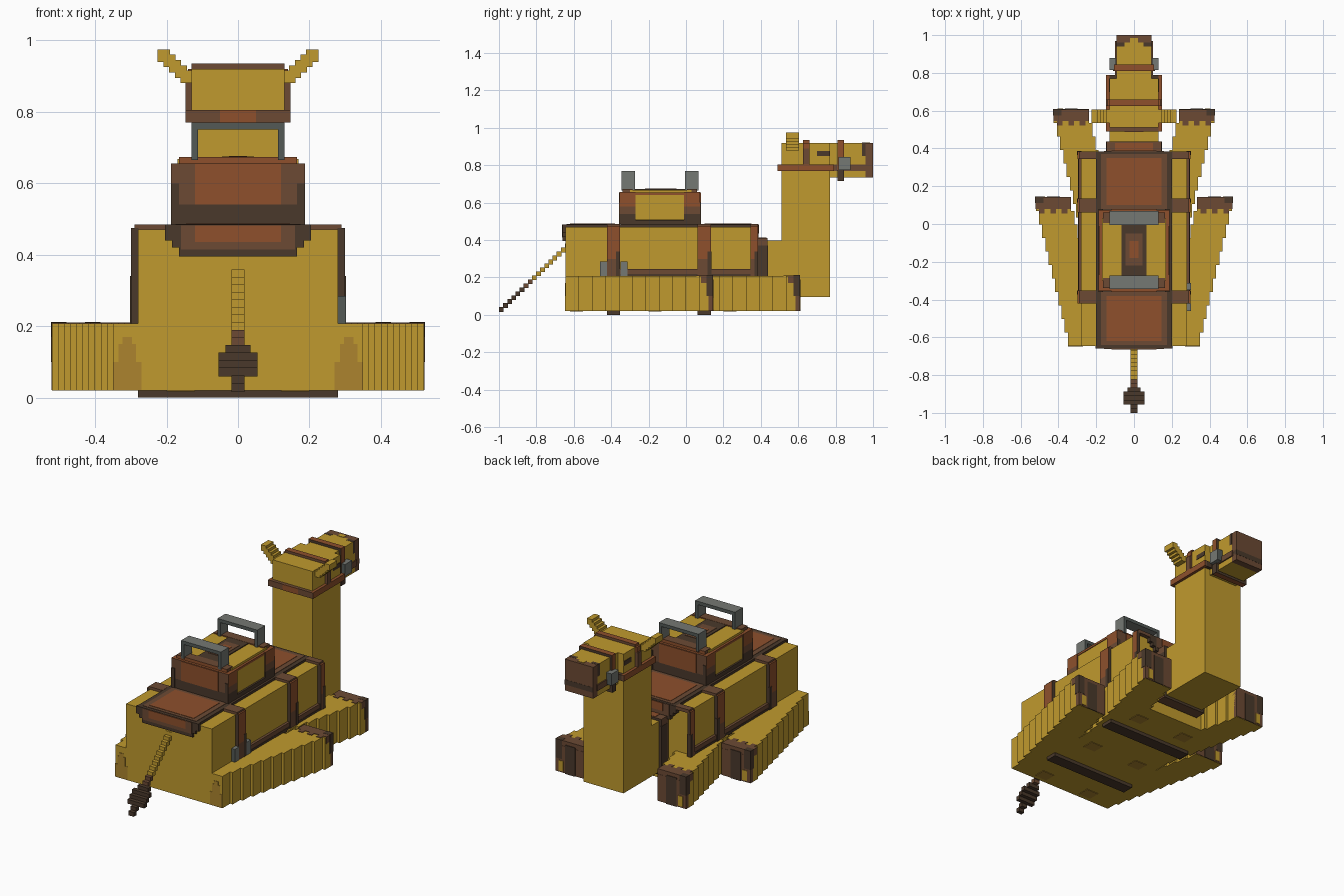
import bpy
import bmesh

default = bpy.data.objects.get("Cube")
if default:
    bpy.data.objects.remove(default, do_unlink=True)


def linear(hex_code):
    values = [v / 255 for v in bytes.fromhex(hex_code)]
    return [v / 12.92 if v < .04 else ((v + .055) / 1.055) ** 2.4 for v in values] + [1]


# Flat colours
palette = {"sand": "C09A2E", "tan": "AC842E", "rust": "8E502C", "brown": "6C4A34",
           "dark": "4A392B", "grey": "757873", "slate": "535A56"}
names = list(palette)
materials = []
for name, code in palette.items():
    mat = bpy.data.materials.new(name)
    mat.use_nodes = True
    mat.diffuse_color = linear(code)
    mat.node_tree.nodes["Principled BSDF"].inputs["Base Color"].default_value = linear(code)
    materials.append(mat)


class Part:
    """One mesh object made of coloured boxes."""

    def __init__(self, name):
        self.name, self.bm = name, bmesh.new()

    def box(self, colour, x0, x1, y0, y1, z0, z1, ends=None):
        geo = bmesh.ops.create_cube(self.bm, size=1)
        for v in geo["verts"]:
            v.co = (x1 if v.co.x > 0 else x0, y1 if v.co.y > 0 else y0, z1 if v.co.z > 0 else z0)
        for f in {f for v in geo["verts"] for f in v.link_faces}:
            f.normal_update()
            facing_end = abs(f.normal.y) > .5
            f.material_index = names.index(ends if ends and facing_end else colour)

    def mid(self, colour, half, *rest, **kw):
        self.box(colour, -half, half, *rest, **kw)

    def pair(self, colour, x0, x1, *rest, **kw):
        self.box(colour, x0, x1, *rest, **kw)
        self.box(colour, -x1, -x0, *rest, **kw)

    def done(self):
        mesh = bpy.data.meshes.new(self.name)
        for mat in materials:
            mesh.materials.append(mat)
        bmesh.ops.recalc_face_normals(self.bm, faces=self.bm.faces)
        self.bm.to_mesh(mesh)
        self.bm.free()
        bpy.context.collection.objects.link(bpy.data.objects.new(self.name, mesh))


def ring(part, colour, half, y0, y1, z0, z1, t=.015, ends="dark"):
    part.pair(colour, half - t, half, y0, y1, z0, z1, ends=ends)
    for low, high in ((z0, z0 + t), (z1 - t, z1)):
        part.mid(colour, half - t, y0, y1, low, high, ends=ends)


# Body with darker patches on the rump and belly
body = Part("body")
body.mid("sand", .28, -.645, .36, .02, .47)
for height, inset in ((.1, 0), (.15, .015), (.17, .027)):
    body.pair("tan", .27 + inset, .35 - inset, -.648, -.645, .022, height)
for y in (-.62, -.2, .2):
    body.pair("tan", .12, .2, y, y + .07, .017, .02)
body.done()

# Neck and head
neck = Part("neck")
neck.mid("sand", .13, .3, .77, .097, .397)
neck.mid("sand", .13, .51, .77, .39, .92)
neck.done()

muzzle = Part("muzzle")
muzzle.mid("sand", .093, .76, .96, .735, .92)
muzzle.mid("brown", .093, .96, 1, .735, .92)
muzzle.mid("dark", .093, .96, 1.001, .77, .8)
muzzle.mid("sand", .02, .958, .985, .9, .922)
muzzle.pair("dark", .05, .094, .94, .96, .85, .921)
muzzle.done()

eyes = Part("eyes")
eyes.pair("dark", .13, .133, .7, .77, .85, .877)
eyes.done()

ears = Part("ears")
for i in range(5):
    x, z = .127 + i * .016, .88 + i * .015
    ears.pair("sand", x, x + .034, .535, .605, z, z + .035)
ears.done()

# Bridle
bridle = Part("bridle")
bridle.pair("rust", .13, .147, .49, .79, .77, .805, ends="brown")
bridle.mid("brown", .13, .49, .51, .77, .805)
bridle.mid("rust", .05, .488, .49, .77, .805)
bridle.pair("dark", .09, .13, .77, .79, .77, .805)
bridle.pair("brown", .093, .1, .79, .97, .77, .805)
bridle.pair("brown", .13, .147, .625, .66, .8, .89)
bridle.pair("rust", .12, .14, .625, .66, .88, .92)
bridle.mid("rust", .13, .625, .66, .915, .935, ends="brown")
ring(bridle, "rust", .107, .81, .845, .715, .935)
bridle.pair("dark", .1, .11, .809, .846, .715, .775)
bridle.done()

bridle_buckles = Part("bridle_buckles")
bridle_buckles.pair("grey", .095, .13, .815, .88, .775, .845, ends="slate")
bridle_buckles.done()


# Folded legs in stepped slabs, with dark painted feet
def legs(name, start, outer, count=11, length=.0714, shift=.017, width=.187):
    part = Part(name)
    for i in range(count):
        x, y = outer + i * shift, start + i * length
        part.pair("sand", x - width, x, y, y + length, .02, .208)
    tip, inner = y + length, x - width
    part.pair("brown", inner, x + .002, tip - .06, tip + .002, .17, .211)
    part.pair("brown", inner, x + .002, tip - .02, tip + .003, .022, .18)
    part.pair("dark", inner + .06, x - .06, tip, tip + .006, .02, .19)
    part.pair("sand", x - .05, x - .02, tip, tip + .006, .03, .09)
    part.pair("dark", x - .04, x + .003, tip - .03, tip + .004, .1, .212)
    for k in range(3):
        side = inner + .02 + k * .06
        part.pair("brown", side, side + .03, tip - .085, tip - .06, .2, .211)
    part.done()


legs("rear_legs", -.645, .35)
legs("front_legs", -.18, .255)

# Tail
tail = Part("tail")
for i in range(17):
    y, z = -.635 - i * .022, .368 - i * .0212
    colour = "sand" if i < 9 else "brown" if i < 11 else "dark"
    half = .055 if 11 < i < 15 else .035 if i == 11 else .018
    tail.mid(colour, half, y - .0125, y + .0125, z - .0125, z + .0125)
tail.done()

# Saddle blanket: dark border, brown band, rust middle
blanket = Part("saddle_blanket")
blanket.mid("dark", .2, -.655, .38, .465, .484)
for y0, y1 in ((-.64, -.36), (.08, .37)):
    blanket.mid("brown", .175, y0, y1, .48, .486)
    blanket.mid("rust", .145, y0 + .02, y1 - .02, .48, .488)
for y0, y1, face in ((-.66, -.645, -1), (.36, .385, 1)):
    for half, low in ((.205, .44), (.185, .42), (.165, .395)):
        blanket.mid("dark", half, y0, y1, low, .484)
    for colour, half, low, lift in (("brown", .16, .415, .002), ("rust", .12, .435, .004)):
        blanket.mid(colour, half, y0 - (lift if face < 0 else 0),
                    y1 + (lift if face > 0 else 0), low, .482)
blanket.done()

# Girth straps, lower side belt and chest strap
straps = Part("girth_straps")
for y0, y1 in ((-.422, -.353), (.062, .134), (.345, .385)):
    straps.pair("rust", .278, .3, y0, y1, .3, .475, ends="dark")
    straps.pair("brown", .278, .3, y0, y1, .2, .3, ends="dark")
    straps.pair("dark", .278, .302, y1 - .02, y1 + .001, .2, .34)
    straps.pair("brown", .2, .29, y0, y1, .465, .485)
    if y0 < .3:
        straps.mid("dark", .28, y0, y1, 0, .021)
straps.pair("brown", .278, .295, -.353, .38, .2, .245)
straps.pair("dark", .278, .297, -.353, .38, .2, .22)
straps.done()

chest = Part("chest_strap")
ring(chest, "brown", .145, .37, .437, .08, .411)
chest.pair("dark", .14, .147, .385, .438, .1, .37)
chest.mid("rust", .1, .385, .43, .4, .413)
chest.done()

girth_buckle = Part("girth_buckle")
for y in (-.46, -.35):
    girth_buckle.box("grey", .28, .302, y, y + .038, .2, .285, ends="slate")
girth_buckle.done()

# Hump saddle with padded ends
saddle = Part("saddle")
saddle.mid("sand", .17, -.3, .03, .485, .668)
saddle.pair("sand", .165, .18, -.27, -.01, .51, .65)
saddle.mid("dark", .187, -.35, .07, .484, .507)
saddle.pair("rust", .165, .184, -.28, 0, .642, .655)
saddle.mid("dark", .065, -.3, .03, .66, .673)
saddle.mid("brown", .045, -.22, -.05, .66, .675)
saddle.mid("rust", .025, -.18, -.09, .66, .677)
for y0, y1, out in ((-.355, -.27, -1), (-.01, .075, 1)):
    saddle.mid("dark", .187, y0, y1, .485, .54)
    saddle.mid("brown", .187, y0, y1, .54, .58)
    saddle.mid("rust", .187, y0, y1, .58, .656, ends="brown")
    saddle.mid("brown", .165, y0 + .015, y1 - .015, .65, .674, ends="rust")
    face = y1 if out > 0 else y0
    near, far = sorted((face, face + out * .004))
    saddle.mid("rust", .12, near, far, .54, .654)
    saddle.pair("dark", .165, .187, near, far, .485, .6)
saddle.done()

# Two carrying handles
for name, y in (("rear_handle", -.345), ("front_handle", -.005)):
    handle = Part(name)
    handle.pair("grey", .112, .13, y, y + .073, .665, .752, ends="slate")
    handle.mid("grey", .13, y, y + .073, .75, .77, ends="slate")
    handle.done()
